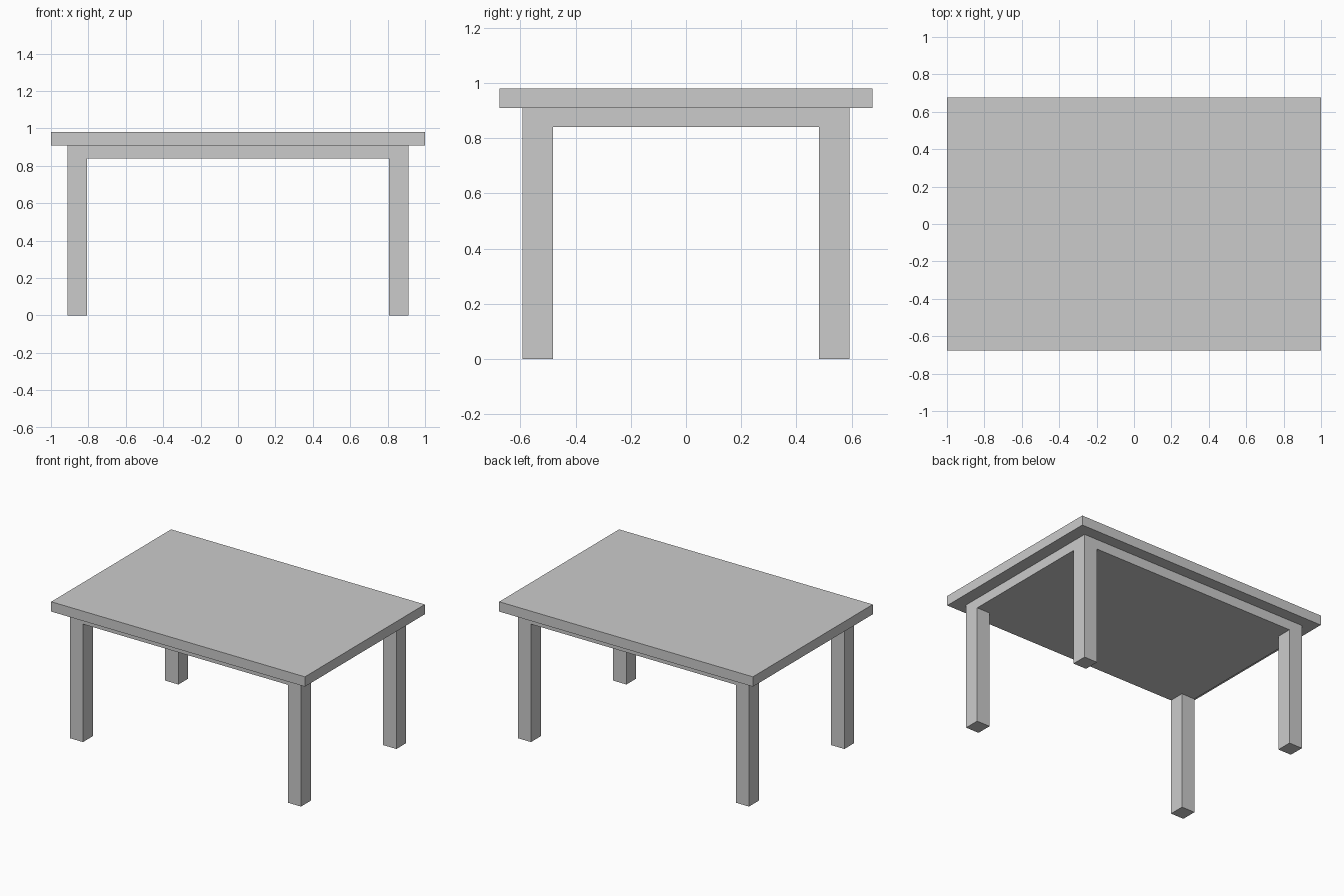
import bpy

if "Cube" in bpy.data.objects:
    bpy.data.objects.remove(bpy.data.objects["Cube"])


def box(name, lo, hi):
    """Axis-aligned box between two opposite corners."""
    bpy.ops.mesh.primitive_cube_add(
        size=1, location=[(a + b) / 2 for a, b in zip(lo, hi)])
    obj = bpy.context.object
    obj.name = name
    obj.scale = [b - a for a, b in zip(lo, hi)]
    bpy.ops.object.transform_apply(location=False, rotation=False, scale=True)
    return obj


TOP_X, TOP_Y = 1.0, 0.675        # half size of the table top
BASE_X, BASE_Y = 0.911, 0.592    # half size of the leg frame
LEG_X, LEG_Y = 0.104, 0.11       # leg section
Z_APRON, Z_TOP, HEIGHT = 0.84, 0.91, 0.98

# Overhanging table top
box("table_top", (-TOP_X, -TOP_Y, Z_TOP), (TOP_X, TOP_Y, HEIGHT))

# Solid apron block, flush with the outer faces of the legs
box("apron", (-BASE_X, -BASE_Y, Z_APRON), (BASE_X, BASE_Y, Z_TOP))

# Four corner legs
for side, sx in (("left", -1), ("right", 1)):
    for end, sy in (("front", -1), ("back", 1)):
        xs = sorted((sx * BASE_X, sx * (BASE_X - LEG_X)))
        ys = sorted((sy * BASE_Y, sy * (BASE_Y - LEG_Y)))
        box(f"{end}_{side}_leg", (xs[0], ys[0], 0), (xs[1], ys[1], Z_APRON))
